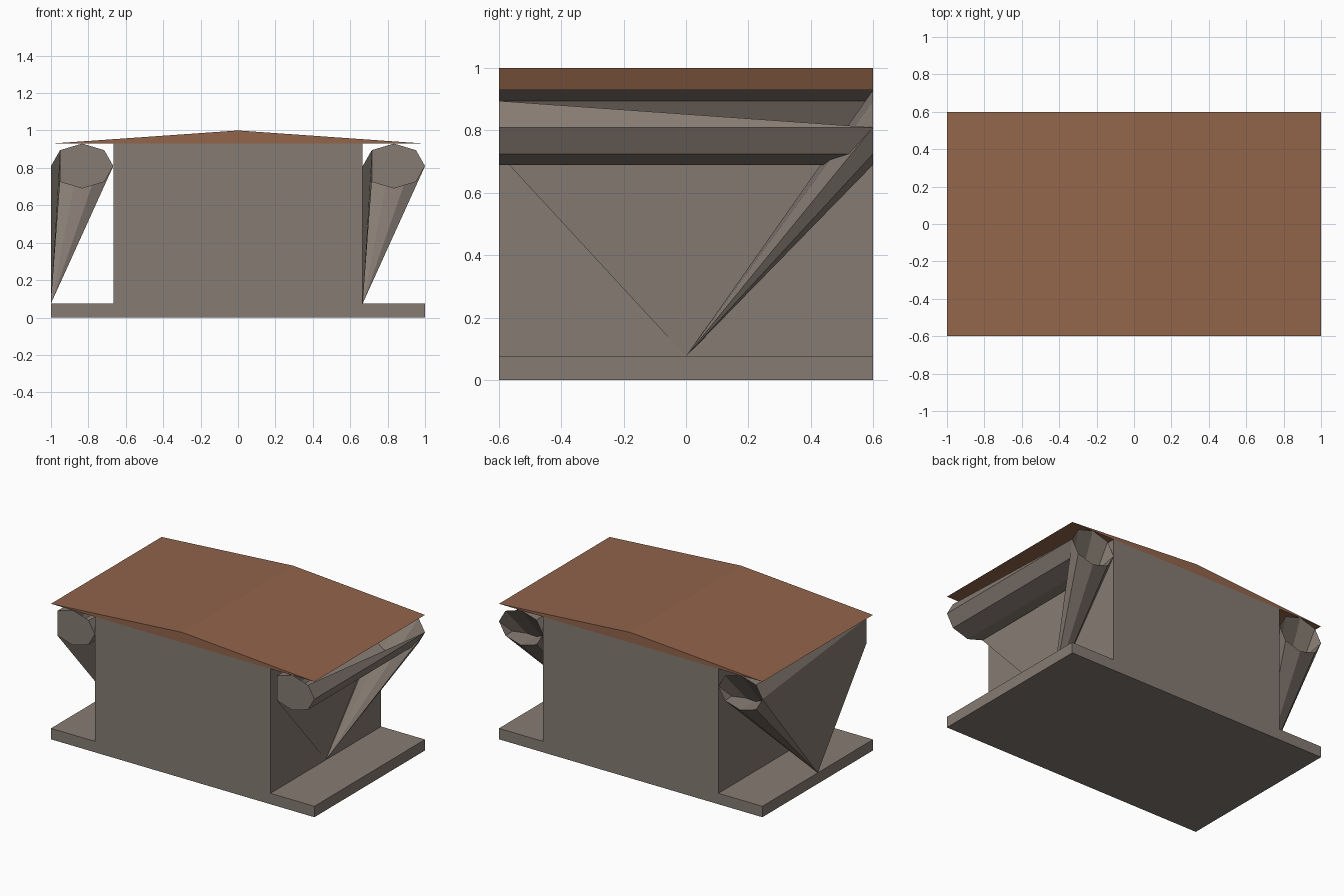
import bpy, math

if "Cube" in bpy.data.objects:
    bpy.data.objects.remove(bpy.data.objects["Cube"])


def material(name, color):
    m = bpy.data.materials.new(name)
    m.diffuse_color = (*color, 1)
    m.use_nodes = True
    m.node_tree.nodes["Principled BSDF"].inputs["Base Color"].default_value = m.diffuse_color
    return m


stone = material("warm_stone", (0.24, 0.20, 0.17))
tile = material("brown_roof", (0.29, 0.13, 0.07))


def mesh_object(name, verts, faces, mat):
    me = bpy.data.meshes.new(name)
    me.from_pydata(verts, [], faces)
    me.materials.append(mat)
    ob = bpy.data.objects.new(name, me)
    bpy.context.collection.objects.link(ob)
    return ob


def prism(name, profile, mat, half=0.6):
    """Extrude a counter-clockwise x-z profile along the full depth."""
    n = len(profile)
    verts = [(x, y, z) for y in (-half, half) for x, z in profile]
    faces = [tuple(range(n)), tuple(range(2 * n - 1, n - 1, -1))]
    faces += [(i, i + n, (i + 1) % n + n, (i + 1) % n) for i in range(n)]
    return mesh_object(name, verts, faces, mat)


def box_profile(w, z0, z1):
    return [(-w, z0), (w, z0), (w, z1), (-w, z1)]


W = 2 / 3      # half width of the main block
BASE = 0.075   # top of the plinth
EAVE = 0.93    # underside of the roof

# Plinth, main block and low gabled roof
prism("plinth", box_profile(1, 0, BASE), stone)
prism("main_block", box_profile(W, BASE, EAVE), stone)
prism("gable_roof", [(-1, EAVE), (1, EAVE), (0, 1)], tile)


# Eight-sided side roll with its inner fan running down to a point on the plinth
def side_roll(name, cx):
    rx, rz, cz = 1 / 6, 0.12, 0.81
    ring = [(cx + rx * math.cos(i * math.pi / 4),
             cz + rz * math.sin(i * math.pi / 4)) for i in range(8)]
    verts = [(x, y, z) for y in (-0.6, 0.6) for x, z in ring]
    verts[4] = (cx - rx, 0, BASE)   # front left corner drops to the plinth
    apex = 4
    # front cap
    faces = [(5, 6, 7, 0, 1, 2, 3), (3, apex, 5)]
    # long sides, open along the upper outer edge
    faces += [(i, i + 8, (i + 1) % 8 + 8, (i + 1) % 8) for i in (2, 5, 6, 7)]
    faces += [(0, 8, 1), (3, 11, 12), (3, 12, apex),
              (apex, 12, 5), (12, 13, 5)]
    # fan from the point to the back ring
    faces += [(apex, i + 8, (i + 1) % 8 + 8) for i in range(8)]
    return mesh_object(name, verts, faces, stone)


for label, cx in (("left_roll", -5 / 6), ("right_roll", 5 / 6)):
    side_roll(label, cx)
